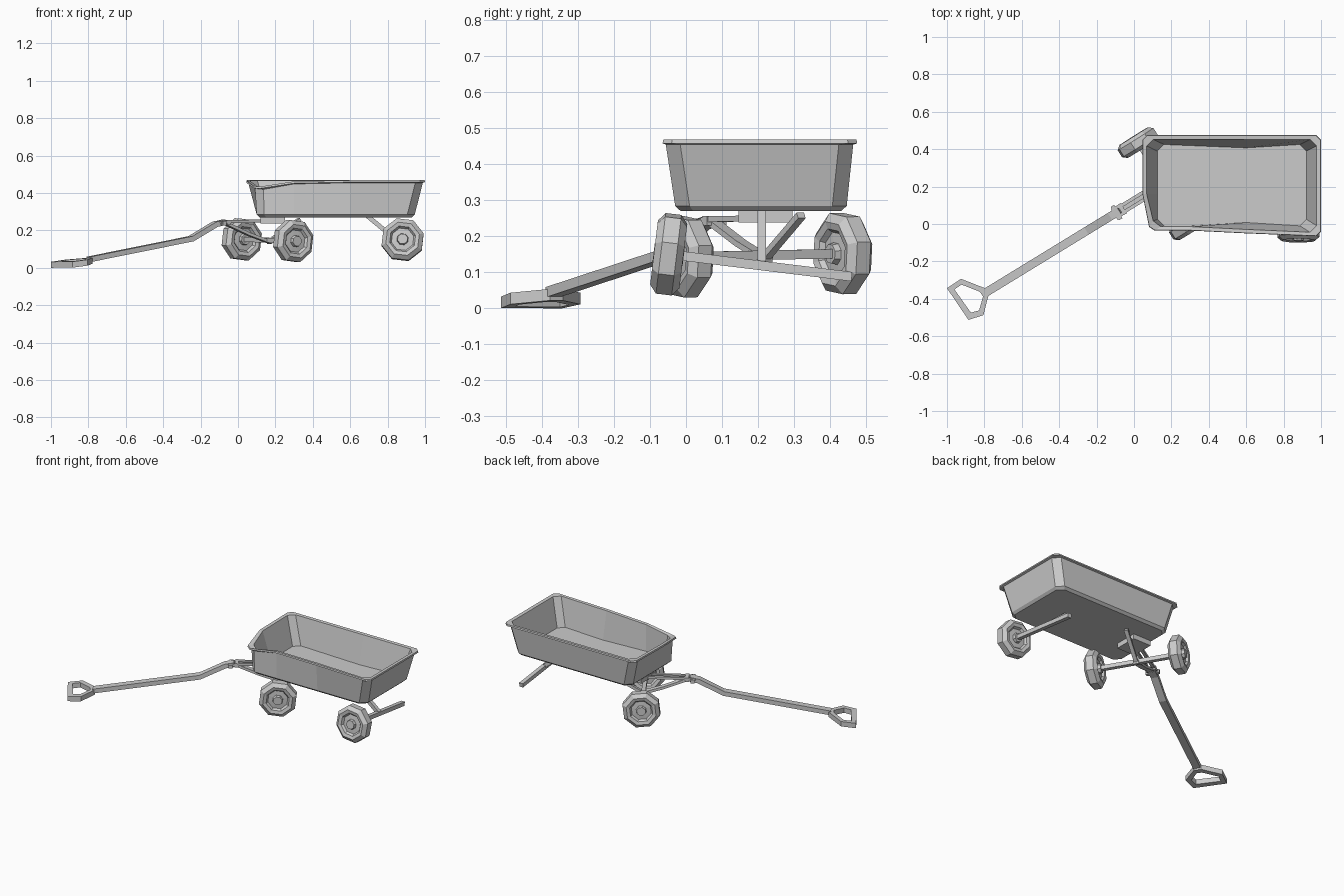
import bpy, math
from mathutils import Vector

if "Cube" in bpy.data.objects:
    bpy.data.objects.remove(bpy.data.objects["Cube"])

U = Vector((0.853, 0.522, 0))      # steering direction (backwards along the handle)
S = Vector((-0.522, 0.853, 0))     # sideways, along the front axle
C = Vector((0.158, 0.215, 0))      # steering pivot


def steer(d, s, z):
    return C + U * d + S * s + Vector((0, 0, z))


def make(name, verts, faces):
    me = bpy.data.meshes.new(name)
    me.from_pydata([tuple(v) for v in verts], [], faces)
    ob = bpy.data.objects.new(name, me)
    bpy.context.collection.objects.link(ob)
    bpy.context.view_layer.objects.active = ob
    bpy.ops.object.mode_set(mode='EDIT')
    bpy.ops.mesh.select_all(action='SELECT')
    bpy.ops.mesh.normals_make_consistent(inside=False)
    bpy.ops.object.mode_set(mode='OBJECT')
    return ob


def loft(name, loops, caps=True, closed=False):
    n, m = len(loops[0]), len(loops)
    verts = [v for lp in loops for v in lp]
    faces = [(i * n + j, i * n + (j + 1) % n, (i + 1) % m * n + (j + 1) % n, (i + 1) % m * n + j)
             for i in range(m if closed else m - 1) for j in range(n)]
    if caps and not closed:
        faces += [tuple(range(n)), tuple(range((m - 1) * n, m * n))]
    return make(name, verts, faces)


def bar(name, pts, w, h):
    """Rectangular bar following a path."""
    pts = [Vector(p) for p in pts]
    loops = []
    for i, p in enumerate(pts):
        t = (pts[min(i + 1, len(pts) - 1)] - pts[max(i - 1, 0)]).normalized()
        side = t.cross(Vector((0, 0, 1))).normalized()
        up = side.cross(t)
        loops.append([p + side * a * w / 2 + up * b * h / 2
                      for a, b in ((-1, -1), (1, -1), (1, 1), (-1, 1))])
    return loft(name, loops)


def wheel(name, centre, axis, r=0.117):
    """Eight-sided tyre with recessed disc and hub, same on both sides."""
    half = [(0.028, 0.042), (0.032, 0.024), (0.062, 0.022), (0.072, 0.036), (0.093, 0.041), (r, 0.022)]
    prof = half + [(a, -b) for a, b in reversed(half)]
    axis = Vector(axis).normalized()
    e1 = axis.cross(Vector((0, 0, 1))).normalized()
    e2 = e1.cross(axis)
    loops = [[Vector(centre) + axis * b + (e1 * math.cos(k) + e2 * math.sin(k)) * a
              for k in (math.tau * (i + 0.35) / 8 for i in range(8))] for a, b in prof]
    return loft(name, loops)


# Tray: stacked outlines with a dented front corner (t = dent strength)
def outline(x0, x1, y0, y1, c, z, t, pinch=0):
    xm = 0.6
    return [(x1 - c, y0, z), (x1, y0 + c, z), (x1, y1 - c, z), (x1 - c, y1, z),
            (xm, y1 - pinch, z), (x0 + c, y1, z), (x0, y1 - c, z),
            (x0, 0.16, z - 0.004 * t), (x0 + 0.035 * t, y0 + c + 0.025 * t, z - 0.03 * t),
            (x0 + c + 0.04 * t, y0 + 0.03 * t, z - 0.035 * t),
            (0.3, y0 + 0.03 * t, z - 0.006 * t), (xm, y0 + 0.015 * t + pinch, z)]


loft("tray", [
    outline(0.115, 0.930, -0.015, 0.430, 0.035, 0.270, 0),
    outline(0.100, 0.945, -0.030, 0.446, 0.040, 0.284, 0),
    outline(0.056, 0.988, -0.056, 0.464, 0.040, 0.454, 1),
    outline(0.045, 1.000, -0.065, 0.475, 0.025, 0.458, 1),
    outline(0.047, 0.998, -0.063, 0.473, 0.025, 0.468, 1),
    outline(0.068, 0.976, -0.044, 0.452, 0.035, 0.466, 1),
    outline(0.125, 0.922, -0.010, 0.425, 0.035, 0.287, 0, 0.018)])

# Front axle, wheels and steering frame
ends = [(0.295, -0.005, 0.143), (0.020, 0.435, 0.152)]
front_dir = Vector(ends[1]) - Vector(ends[0])
for i, p in enumerate(ends):
    wheel("front_wheel_%d" % i, p, front_dir)
bar("front_axle", ends, 0.026, 0.026)

bar("turntable_plate", [(0.12, 0.22, 0.255), (0.25, 0.22, 0.255)], 0.15, 0.034)
for s in (-0.018, 0.018):
    bar("fork_bar", [steer(-0.31, s * 1.4, 0.240), steer(-0.24, s, 0.248), steer(0.06, s, 0.250)], 0.018, 0.016)
bar("lower_strut", [steer(-0.26, 0, 0.236), steer(-0.12, 0, 0.18), steer(0.02, 0, 0.135)], 0.035, 0.016)
bar("back_strut", [steer(0.0, 0, 0.135), steer(0.20, 0, 0.258)], 0.024, 0.018)
bar("hinge_pin", [steer(-0.295, -0.042, 0.238), steer(-0.295, 0.042, 0.238)], 0.022, 0.022)
bar("hinge_block", [steer(-0.26, -0.032, 0.243), steer(-0.26, 0.032, 0.243)], 0.022, 0.026)

# Rear axle sagging to the ground side where its wheel is missing
hub = Vector((0.88, -0.048, 0.150))
tail = Vector((0.88, 0.46, 0.088))
wheel("rear_wheel", hub, tail - hub)
bar("rear_axle", [hub, tail], 0.026, 0.026)
bar("rear_strut", [(0.69, 0.21, 0.278), (0.88, 0.21, 0.122)], 0.024, 0.024)

# Pull handle
bar("handle_shaft", [steer(-0.275, 0, 0.243), steer(-0.33, 0, 0.232), steer(-0.48, 0, 0.155),
                     steer(-1.12, 0, 0.045)], 0.045, 0.028)

# Grip loop: outer and inner outlines at two heights
outer = [(-0.800, -0.342), (-0.925, -0.293), (-1.0, -0.343), (-0.885, -0.513), (-0.805, -0.487), (-0.777, -0.378)]
inner = [(-0.825, -0.362), (-0.922, -0.324), (-0.960, -0.350), (-0.872, -0.474), (-0.828, -0.462), (-0.807, -0.388)]


def lift(pts, h):
    return [(x, y, 0.004 + h + 0.13 * max(0, (Vector((x, y, 0)) - C).dot(U) + 1.275)) for x, y in pts]


low = min(p[2] for p in lift(outer, 0))
loft("handle_grip", [lift(outer, -low), lift(outer, 0.032 - low), lift(inner, 0.032 - low), lift(inner, -low)],
     closed=True)
